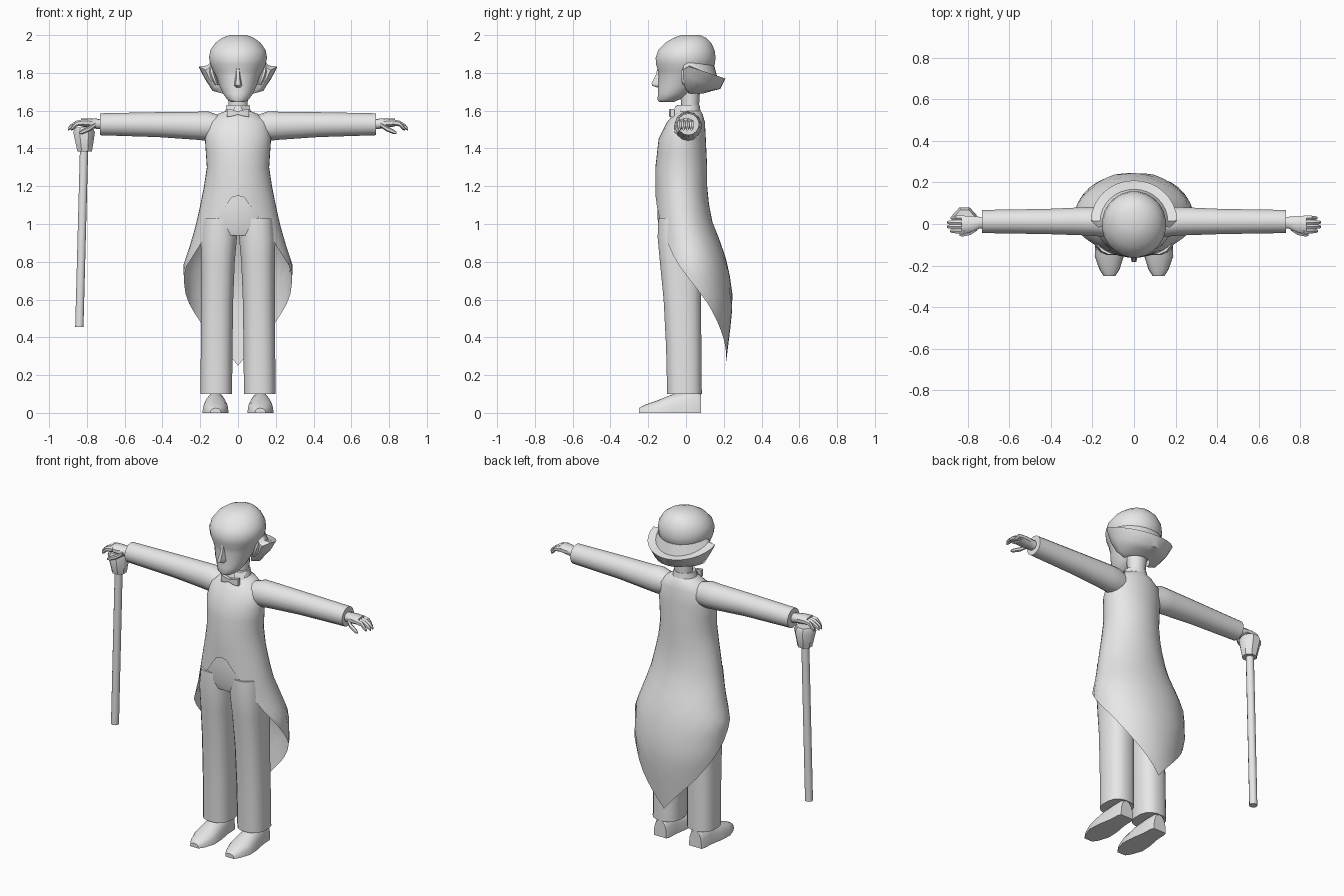
import bpy, bmesh
from math import sin, cos, pi, radians, copysign
from mathutils import Vector

grey = bpy.data.materials.new("plain grey")
grey.diffuse_color = (0.8, 0.8, 0.8, 1)


def finish(name, bm, angle=40):
    bmesh.ops.recalc_face_normals(bm, faces=bm.faces)
    me = bpy.data.meshes.new(name)
    bm.to_mesh(me)
    bm.free()
    me.materials.append(grey)
    ob = bpy.data.objects.new(name, me)
    bpy.context.collection.objects.link(ob)
    bpy.ops.object.select_all(action='DESELECT')
    ob.select_set(True)
    bpy.context.view_layer.objects.active = ob
    bpy.ops.object.shade_smooth_by_angle(angle=radians(angle))
    return ob


def skin(name, rings, cap=True, closed=True, angle=40):
    """Bridge a list of point rings into one surface."""
    bm = bmesh.new()
    rows = [[bm.verts.new(p) for p in r] for r in rings]
    n = len(rows[0])
    for a, b in zip(rows, rows[1:]):
        for i in range(n if closed else n - 1):
            j = (i + 1) % n
            bm.faces.new((a[i], a[j], b[j], b[i]))
    if cap:
        bm.faces.new(rows[0])
        bm.faces.new(rows[-1])
    return finish(name, bm, angle)


def ring(axis, pos, c1, c2, r1, r2, n=16, k=1.0, s=1):
    """Ellipse across an axis; k below 1 makes it squarer, s mirrors x."""
    pts = []
    for i in range(n):
        a = 2 * pi * (i + 0.5) / n
        u = c1 + r1 * copysign(abs(cos(a)) ** k, cos(a))
        v = c2 + r2 * copysign(abs(sin(a)) ** k, sin(a))
        x, y, z = {'x': (pos, u, v), 'y': (u, pos, v), 'z': (u, v, pos)}[axis]
        pts.append((s * x, y, z))
    return pts


def loft(name, axis, rows, n=16, k=1.0, s=1, cap=True, angle=40):
    return skin(name, [ring(axis, *r, n, k, s) for r in rows], cap, True, angle)


def lookup(table, t):
    """Linear interpolation in rows sorted by their first value."""
    if t <= table[0][0]:
        return table[0][1:]
    for a, b in zip(table, table[1:]):
        if t <= b[0]:
            f = (t - a[0]) / (b[0] - a[0])
            return [p + (q - p) * f for p, q in zip(a[1:], b[1:])]
    return table[-1][1:]


# Tailcoat: profile rows are z, centre y, half width, half depth
coat = [(.25, .03, .20, .18), (.45, .045, .25, .19), (.60, .045, .28, .205),
        (.78, .032, .29, .192), (.90, .012, .25, .172), (1.0, -.01, .222, .152),
        (1.1, -.02, .20, .142), (1.2, -.025, .18, .137), (1.3, -.025, .165, .137),
        (1.45, -.02, .175, .125), (1.54, 0, .165, .10), (1.585, .012, .10, .075),
        (1.60, .015, .06, .06)]
# Hem height by angle from the front
hem = [(0, 1.15), (10, 1.14), (30, 1.04), (45, .94), (65, .80), (90, .68),
       (110, .58), (135, .45), (180, .25)]
COLS = 36
coat_rings = []
levels = [1.60, 1.585, 1.54, 1.45, 1.38, 1.3, 1.2]
for r in range(len(levels) + 10):
    pts = []
    for i in range(COLS):
        deg = 360 * i / COLS
        low = lookup(hem, min(deg, 360 - deg))[0]
        if r < len(levels):
            z = levels[r]
        else:
            z = 1.2 + (low - 1.2) * (r - len(levels) + 1) / 10
        cy, rx, ry = lookup(coat, z)
        a = radians(deg)
        pts.append((rx * sin(a), cy - ry * cos(a), z))
    coat_rings.append(pts)
skin("tailcoat", coat_rings, cap=False)

# Trouser seat under the coat
loft("trouser_seat", 'z', [(.94, 0, -.03, .17, .105), (.99, 0, -.028, .19, .122),
                           (1.1, 0, -.025, .18, .128), (1.22, 0, -.025, .16, .12)], 20, .85)

for s, side in ((1, "left"), (-1, "right")):
    # Trouser leg
    loft(side + "_trouser_leg", 'z',
         [(.10, .115, -.008, .085, .093), (.35, .113, -.012, .085, .095),
          (.60, .110, -.020, .086, .10), (.80, .106, -.028, .09, .112),
          (.93, .102, -.030, .098, .122), (1.03, .098, -.028, .092, .12)], 16, .8, s)

    # Shoe: domed sections with a flat sole, rows are y, centre x, half width, height
    shoe = []
    for y, cx, w, h in ((-.25, .118, .028, .025), (-.22, .118, .048, .042),
                        (-.155, .119, .07, .065), (-.08, .119, .066, .095),
                        (.0, .118, .052, .115), (.06, .118, .05, .115), (.08, .118, .042, .10)):
        shoe.append([(s * (cx + w * cos(pi * i / 8)), y, h * sin(pi * i / 8) ** .7 if 0 < i < 8 else 0)
                     for i in range(9)])
    skin(side + "_shoe", shoe)

    # Sleeve with a flat cuff end
    loft(side + "_sleeve", 'x',
         [(.08, .005, 1.51, .06, .06), (.16, .01, 1.518, .072, .078), (.22, .013, 1.52, .07, .074),
          (.42, .012, 1.526, .062, .066), (.73, .012, 1.528, .057, .058)], 14, 1, s)

    # Hand: wrist, knuckles and drooping fingers
    loft(side + "_hand", 'x',
         [(.70, .008, 1.528, .028, .026), (.745, .006, 1.53, .03, .027),
          (.785, .0, 1.535, .041, .025), (.83, -.002, 1.537, .043, .021)], 10, .85, s)
    for i in range(4):
        y = -.034 + .021 * i
        tip = (.885, .90, .90, .882)[i]
        loft(side + "_finger", 'x',
             [(.815, y, 1.538, .0125, .016), (.855, y, 1.532, .0125, .015),
              (tip - .012, y, 1.513, .011, .013), (tip, y, 1.502, .006, .008)], 6, 1, s)
    loft(side + "_thumb", 'x',
         [(.755, -.02, 1.525, .014, .014), (.785, -.04, 1.505, .014, .014),
          (.825, -.05, 1.487, .012, .012), (.84, -.052, 1.482, .006, .006)], 6, 1, s)

    # Bow tie wing
    skin(side + "_bow_wing",
         [[(s * x, y, 1.588 + h), (s * x, y, 1.588 - h), (s * x, y + .02, 1.588 - h),
           (s * x, y + .02, 1.588 + h)]
          for x, y, h in ((.0, -.088, .009), (.03, -.09, .017), (.058, -.082, .021))], angle=25)

    # Collar wing point
    bm = bmesh.new()
    vs = [bm.verts.new((s * x, y, z)) for x, y, z in
          ((.012, -.056, 1.625), (.062, -.01, 1.63), (.066, -.045, 1.572), (.03, -.07, 1.585))]
    bm.faces.new(vs)
    finish(side + "_collar_wing", bm)

# Neck and collar
loft("neck", 'z', [(1.56, 0, .02, .055, .05), (1.64, 0, .022, .052, .048),
                   (1.72, 0, .02, .06, .055)], 14)
loft("collar", 'z', [(1.56, 0, .008, .085, .078), (1.59, 0, .01, .07, .068),
                     (1.63, 0, .012, .062, .06)], 14)

# Head
loft("head", 'z',
     [(1.645, 0, -.105, .035, .038), (1.66, 0, -.092, .058, .06), (1.69, 0, -.062, .08, .086),
      (1.73, 0, -.045, .098, .103), (1.78, 0, -.02, .115, .125), (1.81, 0, -.008, .132, .14),
      (1.845, 0, -.003, .148, .157), (1.88, 0, -.002, .155, .16), (1.92, 0, .002, .148, .151),
      (1.96, 0, .012, .12, .122), (1.985, 0, .02, .085, .088), (2.0, 0, .025, .045, .05)], 24, 1, 1, True, 50)

# Nose
skin("nose", [[(-w, -.125, z), (-w * .45, y, z), (w * .45, y, z), (w, -.125, z)]
              for z, y, w in ((1.83, -.150, .014), (1.79, -.160, .016), (1.745, -.182, .024),
                              (1.732, -.180, .025), (1.722, -.150, .018))], angle=50)

# Side and back hair: a flared, upturned roll sweeping behind the head
hair = []
for i in range(19):
    deg = 80 + 200 * i / 18
    a = radians(deg)
    f = abs(cos(a))                        # 0 at the sides, 1 at the back
    end = i in (0, 18)
    tip_z = 1.835 - .065 * f
    section = [(.135, 1.87), (.163, tip_z + .005), (.208, tip_z), (.178, tip_z - .055),
               (.135, 1.705), (.08, 1.69)]
    if end:
        section = [(.135, 1.86), (.155, 1.825), (.175, 1.815), (.155, 1.77), (.12, 1.73), (.09, 1.72)]
    hair.append([(r * sin(a), .012 - r * cos(a) * .95, z) for r, z in section])
skin("hair_roll", hair, angle=45)

# Ears in front of the hair
for s, side in ((1, "left"), (-1, "right")):
    loft(side + "_ear", 'z', [(1.735, .112, -.005, .01, .012), (1.77, .128, -.005, .016, .024),
                              (1.81, .14, 0, .016, .026), (1.83, .143, 0, .008, .014)], 8, 1, s)

# Walking cane: tapered knob and leaning stick
loft("cane_knob", 'z', [(1.385, -.812, .02, .042, .042), (1.40, -.812, .02, .045, .045),
                        (1.485, -.815, .02, .062, .065), (1.51, -.815, .02, .05, .052)], 8)
loft("cane_stick", 'z', [(.455, -.84, .02, .023, .023), (1.40, -.815, .02, .023, .023)], 10)
